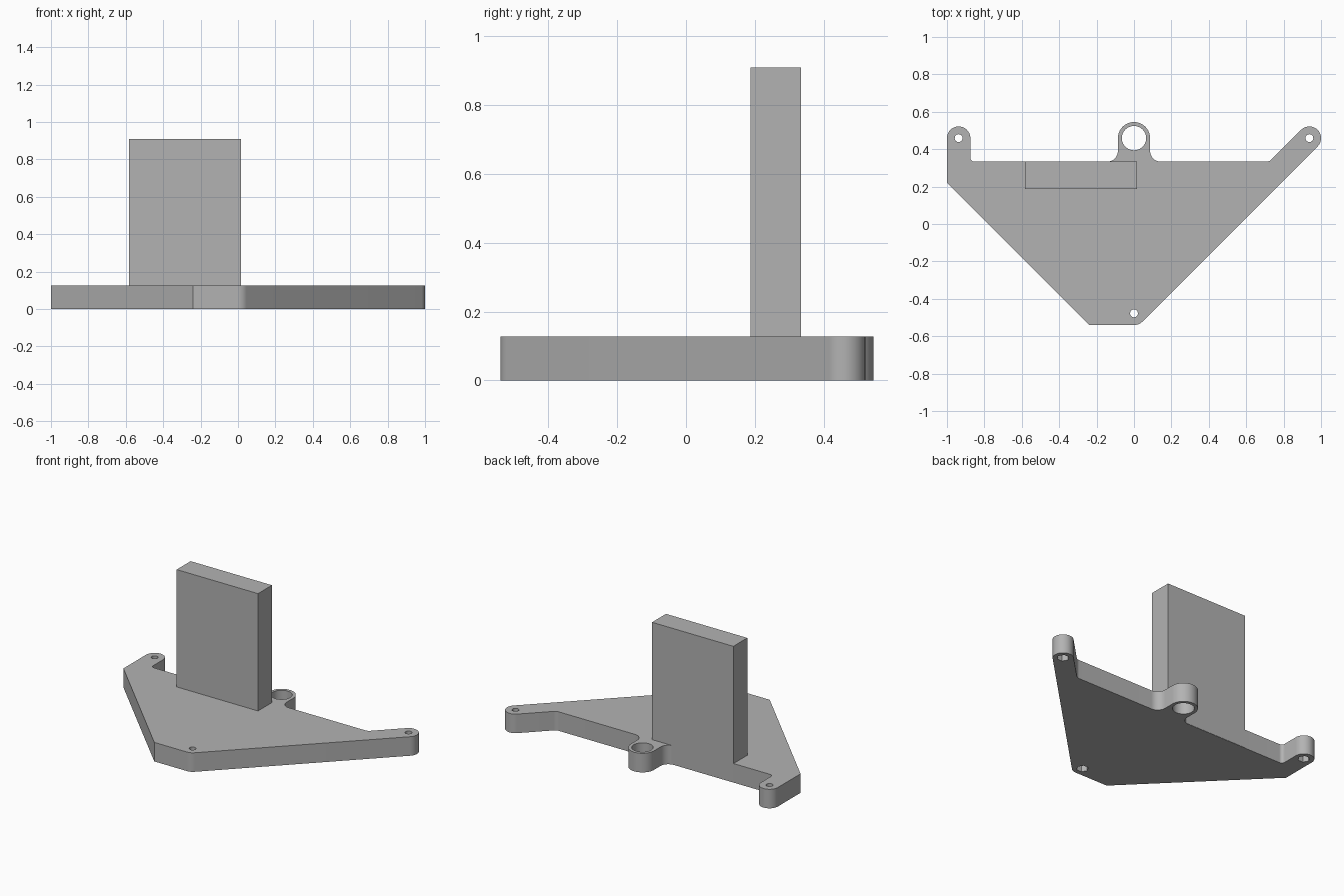
import bpy, bmesh, math
from mathutils import Vector

if "Cube" in bpy.data.objects:
    bpy.data.objects.remove(bpy.data.objects["Cube"])

grey = bpy.data.materials.new("light grey")
grey.diffuse_color = (0.45, 0.45, 0.45, 1)
grey.use_nodes = True
grey.node_tree.nodes["Principled BSDF"].inputs["Base Color"].default_value = grey.diffuse_color

PLATE_H = 0.127
EAR_R = 0.0625
EAR_X, EAR_Y = 0.9375, 0.459
BACK = 0.333
RING_R = 0.086


def rounded(corners, seg=14):
    """Outline from (x, y, radius) corners, each replaced by a tangent arc."""
    pts = []
    n = len(corners)
    for i, (x, y, r) in enumerate(corners):
        p = Vector((x, y))
        if r == 0:
            pts.append(p)
            continue
        a = (Vector(corners[i - 1][:2]) - p).normalized()
        b = (Vector(corners[(i + 1) % n][:2]) - p).normalized()
        half = a.angle(b) / 2
        c = p + (a + b).normalized() * (r / math.sin(half))
        s = p + a * (r / math.tan(half)) - c
        e = p + b * (r / math.tan(half)) - c
        turn = math.atan2(s.x * e.y - s.y * e.x, s.dot(e))
        for k in range(seg + 1):
            t = turn * k / seg
            pts.append(c + Vector((s.x * math.cos(t) - s.y * math.sin(t),
                                   s.x * math.sin(t) + s.y * math.cos(t))))
    clean = []
    for q in pts:
        if not clean or (q - clean[-1]).length > 1e-4:
            clean.append(q)
    return clean


def circle(x, y, r, n, start=0.0):
    return [Vector((x + r * math.cos(start + math.tau * k / n),
                    y + r * math.sin(start + math.tau * k / n))) for k in range(n)]


def prism(name, outline, z0, z1):
    bm = bmesh.new()
    face = bm.faces.new([bm.verts.new((p.x, p.y, z0)) for p in outline])
    top = bmesh.ops.extrude_face_region(bm, geom=[face])["geom"]
    bmesh.ops.translate(bm, vec=(0, 0, z1 - z0),
                        verts=[v for v in top if isinstance(v, bmesh.types.BMVert)])
    bmesh.ops.recalc_face_normals(bm, faces=bm.faces)
    mesh = bpy.data.meshes.new(name)
    bm.to_mesh(mesh)
    bm.free()
    obj = bpy.data.objects.new(name, mesh)
    bpy.context.collection.objects.link(obj)
    mesh.materials.append(grey)
    return obj


# Base plate: counter-clockwise from the front edge
d = EAR_R * math.sqrt(2)
diag = EAR_Y - EAR_X - d                      # right edge is y = x + diag
plate = prism("base_plate", rounded([
    (-0.24, -0.54, 0),
    (-0.54 - diag, -0.54, EAR_R),
    (EAR_X + d, EAR_Y, EAR_R),                # right ear
    (EAR_X, EAR_Y + d, EAR_R),
    (BACK - EAR_Y - d + EAR_X, BACK, 0.04),
    (RING_R, BACK, 0.058),                    # ring lug
    (RING_R, EAR_Y + RING_R, RING_R),
    (-RING_R, EAR_Y + RING_R, RING_R),
    (-RING_R, BACK, 0.058),
    (2 * EAR_R - 1, BACK, 0.022),             # left ear
    (2 * EAR_R - 1, EAR_Y + EAR_R, EAR_R),
    (-1, EAR_Y + EAR_R, EAR_R),
    (-1, 0.22, 0),
]), 0, PLATE_H)

# Screw holes with hexagonal nut pockets underneath, and the large ring bore
cutters = [prism("ring_bore_cutter", circle(0, EAR_Y, 0.065, 48), -0.1, 0.3)]
for x, y in ((-EAR_X, EAR_Y), (EAR_X, EAR_Y), (0, -0.478)):
    cutters.append(prism("nut_pocket_cutter", circle(x, y, 0.037, 6), -0.1, 0.05))
    cutters.append(prism("screw_hole_cutter", circle(x, y, 0.021, 24), -0.1, 0.3))
for c in cutters:
    mod = plate.modifiers.new("cut", "BOOLEAN")
    mod.operation = "DIFFERENCE"
    mod.solver = "EXACT"
    mod.object = c
bpy.context.view_layer.update()
cut_mesh = bpy.data.meshes.new_from_object(
    plate.evaluated_get(bpy.context.evaluated_depsgraph_get()))
plate.modifiers.clear()
plate.data = cut_mesh
for c in cutters:
    bpy.data.objects.remove(c)

bpy.context.view_layer.objects.active = plate
plate.select_set(True)
bpy.ops.object.shade_smooth_by_angle(angle=math.radians(30))

# Upright block at the back edge
prism("upright_block", [Vector(p) for p in
      ((-0.584, 0.188), (0.016, 0.188), (0.016, 0.335), (-0.584, 0.335))], 0.001, 0.91)
